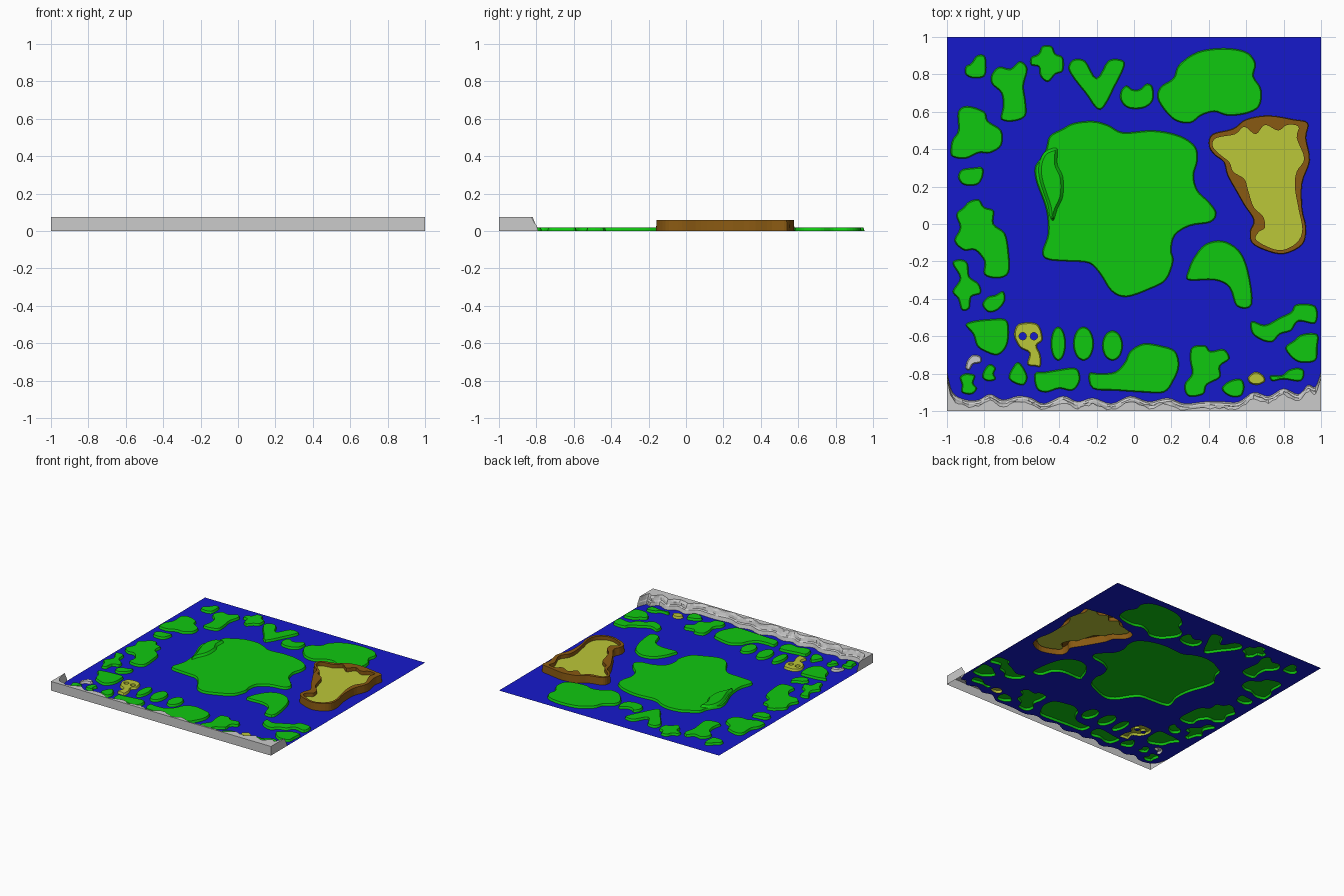
import bpy, bmesh, math, random
from mathutils import Vector

if "Cube" in bpy.data.objects:
    bpy.data.objects.remove(bpy.data.objects["Cube"])
random.seed(4)


def material(name, rgb):
    m = bpy.data.materials.new(name)
    m.diffuse_color = (*rgb, 1)
    m.use_nodes = True
    m.node_tree.nodes["Principled BSDF"].inputs["Base Color"].default_value = m.diffuse_color
    return m


GRASS = material("grass", (0.005, 0.58, 0.005))
SEA = material("sea", (0.008, 0.01, 0.6))
SAND = material("sand", (0.5, 0.57, 0.04))
EARTH = material("earth", (0.25, 0.1, 0.006))
H = 0.018          # island height
coasts = []        # outlines cut out of the sea


def spline(pts, closed=True, n=4):
    """Catmull-Rom curve through points given in hundredths."""
    p = [Vector((x / 100, y / 100)) for x, y in pts]
    if closed and sum(a.cross(b) for a, b in zip(p, p[1:] + p[:1])) < 0:
        p.reverse()
    k, out = len(p), []
    at = (lambda i: p[i % k]) if closed else (lambda i: p[max(0, min(k - 1, i))])
    for i in range(k if closed else k - 1):
        a, b, c, d = (at(i + j) for j in (-1, 0, 1, 2))
        for s in range(n):
            t = s / n
            out.append(0.5 * (2 * b + (c - a) * t + (2 * a - 5 * b + 4 * c - d) * t * t
                              + (3 * b - a - 3 * c + d) * t ** 3))
    return out if closed else out + [p[-1]]


def inset(loop, d):
    k = len(loop)
    out = []
    for i in range(k):
        t = (loop[(i + 1) % k] - loop[i - 1]).normalized()
        out.append(loop[i] + Vector((-t.y, t.x)) * d)
    return out


def ring(bm, loop, z):
    return [bm.verts.new((p.x, p.y, z)) for p in loop]


def fill(bm, rings, mat=0):
    edges = []
    for r in rings:
        for a, b in zip(r, r[1:] + r[:1]):
            edges.append(bm.edges.get((a, b)) or bm.edges.new((a, b)))
    res = bmesh.ops.triangle_fill(bm, use_beauty=True, edges=edges, normal=(0, 0, 1))
    for f in res["geom"]:
        if isinstance(f, bmesh.types.BMFace):
            f.normal_update()
            f.material_index = mat
            if f.normal.z < 0:
                f.normal_flip()


def wall(bm, low, high, mat=1):
    for i in range(len(low)):
        j = (i + 1) % len(low)
        bm.faces.new((low[i], low[j], high[j], high[i])).material_index = mat


def finish(bm, name, *mats):
    me = bpy.data.meshes.new(name)
    bm.to_mesh(me)
    bm.free()
    for m in mats:
        if m:
            me.materials.append(m)
    ob = bpy.data.objects.new(name, me)
    bpy.context.collection.objects.link(ob)


def cap(name, loops, z, mat):
    bm = bmesh.new()
    fill(bm, [ring(bm, l, z) for l in loops])
    finish(bm, name, mat)


def plateau(name, pts, top=GRASS, side=None, z0=0.0, z1=H, holes=(), hole_z=0.0, d=0.006):
    """Open-bottomed raised shell with optional sunken holes."""
    bm = bmesh.new()
    loop = spline(pts)
    if z0 == 0:
        coasts.append(loop)
    hi = ring(bm, inset(loop, d), z1)
    wall(bm, ring(bm, loop, z0), hi)
    rings = [hi]
    for h in holes:
        h = h[::-1]
        r = ring(bm, h, z1)
        wall(bm, ring(bm, h, hole_z), r)
        rings.append(r)
    fill(bm, rings)
    finish(bm, name, top, side or top)


def oval(cx, cy, rx, ry, n=8):
    return [(cx + rx * math.cos(2 * math.pi * i / n), cy + ry * math.sin(2 * math.pi * i / n)) for i in range(n)]


# main island with a raised western hill
plateau("main_island", [(-50, 35), (-47, 40), (-45, 47), (-38, 51), (-32, 54), (-22, 55), (-14, 53), (-6, 49),
    (8, 50), (18, 49), (27, 46), (33, 41), (34, 34), (32, 26), (34, 18), (40, 12), (44, 6), (41, 1), (30, -1),
    (22, -6), (20, -14), (21, -20), (17, -30), (8, -35), (-4, -39), (-12, -36), (-18, -27), (-24, -21),
    (-35, -20), (-46, -19), (-49, -15), (-46, -5), (-47, 8), (-52, 22), (-53, 30)])
plateau("main_island_hill", [(-49, 37), (-45, 40), (-41, 40), (-41, 32), (-38, 25), (-38, 15), (-41, 8), (-43, 2),
    (-45, 4), (-46, 10), (-50, 22), (-51, 30)], z0=H, z1=0.035, d=0.015)

# northern islands
plateau("northwest_islet", [(-90, 84), (-87, 86), (-84, 90), (-80, 90), (-79, 85), (-80, 79), (-86, 78), (-90, 80)])
plateau("northwest_island", [(-76, 80), (-72, 84), (-66, 83), (-61, 87), (-57, 83), (-59, 74), (-58, 66), (-58, 58),
    (-64, 55), (-71, 56), (-70, 63), (-71, 70), (-76, 75)])
plateau("north_islet", [(-55, 89), (-51, 91), (-49, 95), (-44, 95), (-42, 91), (-38, 89), (-38, 82), (-42, 80),
    (-46, 76), (-50, 79), (-51, 84), (-55, 85)])
plateau("heart_island", [(-35, 84), (-32, 88), (-26, 87), (-20, 78), (-14, 87), (-8, 88), (-5, 85), (-10, 74),
    (-18, 61), (-26, 70), (-33, 79)])
plateau("bean_islet", [(-7, 71), (-4, 74), (-1, 72), (3, 72), (7, 75), (10, 73), (10, 66), (5, 62), (-3, 62), (-7, 66)])
plateau("northeast_island", [(13, 66), (14, 73), (21, 78), (24, 85), (34, 92), (48, 94), (60, 92), (65, 86), (64, 79),
    (68, 72), (67, 63), (60, 59), (50, 58), (43, 60), (36, 58), (30, 54), (21, 56)])

# western islands
plateau("west_island_upper", [(-98, 40), (-97, 45), (-94, 50), (-94, 60), (-89, 63), (-80, 60), (-78, 55), (-71, 50),
    (-71, 42), (-77, 38), (-83, 38), (-90, 35), (-97, 36)])
plateau("west_islet", [(-94, 25), (-92, 29), (-86, 30), (-81, 30), (-81, 25), (-84, 21), (-91, 21)])
plateau("west_island_middle", [(-95, 5), (-91, 9), (-88, 12), (-83, 13), (-80, 9), (-75, 7), (-75, 0), (-69, -5),
    (-67, -15), (-67, -26), (-73, -29), (-80, -27), (-80, -20), (-85, -14), (-91, -14), (-96, -9), (-93, -2)])
plateau("west_island_lower", [(-97, -21), (-93, -19), (-89, -21), (-88, -28), (-83, -32), (-82, -37), (-87, -39),
    (-88, -45), (-92, -46), (-94, -40), (-97, -36), (-93, -29)])
plateau("west_islet_lower", [(-81, -43), (-78, -39), (-74, -38), (-70, -36), (-69, -41), (-73, -46), (-78, -47)])
plateau("southwest_island", [(-90, -54), (-86, -52), (-78, -51), (-69, -51), (-67, -56), (-68, -65), (-73, -70),
    (-80, -68), (-84, -65), (-86, -59)])
plateau("grey_rock", [(-90, -77), (-89, -73), (-86, -70), (-82, -71), (-82, -74), (-86, -75), (-88, -78)], None)

# sandy skull-shaped island with two water-filled eyes
eyes = [spline(oval(x, -60, 2, 2), n=2) for x in (-59.5, -53.5)]
plateau("skull_island", [(-63, -55), (-60, -53), (-53, -53), (-50, -56), (-49, -62), (-52, -65), (-50, -70), (-50, -76),
    (-53, -76), (-57, -75), (-56, -69), (-61, -66), (-64, -60)], SAND, holes=eyes)
for i, e in enumerate(eyes):
    cap(f"skull_eye_water_{i + 1}", [e], 0, SEA)

# chain of three plain islets
for i, (x, y, w, h) in enumerate([(-40.5, -64, 4, 9), (-27, -64, 5.5, 9), (-11.5, -65, 5.5, 8)]):
    plateau(f"chain_islet_{i + 1}", oval(x, y, w, h))

# southern islands
plateau("south_islet_a", [(-93, -82), (-90, -80), (-85, -81), (-86, -85), (-84, -88), (-87, -91), (-92, -90), (-92, -86)])
plateau("south_islet_b", [(-80, -78), (-77, -75), (-74, -77), (-75, -80), (-74, -83), (-78, -84), (-81, -82)])
plateau("south_islet_c", [(-65, -77), (-62, -74), (-59, -77), (-57, -82), (-59, -86), (-64, -85), (-67, -82)])
plateau("south_islet_d", [(-53, -80), (-47, -79), (-41, -78), (-34, -77), (-30, -78), (-29, -84), (-33, -89), (-40, -88),
    (-47, -90), (-52, -88)])
plateau("south_island", [(-24, -80), (-18, -80), (-10, -79), (-5, -74), (-2, -68), (5, -64), (14, -65), (22, -68),
    (24, -76), (21, -84), (16, -90), (5, -90), (-10, -89), (-22, -88)])
plateau("southeast_island", [(27, -86), (31, -80), (30, -73), (31, -66), (38, -65), (41, -68), (48, -67), (51, -72),
    (46, -76), (46, -82), (39, -86), (37, -91), (29, -92)])
plateau("south_islet_e", [(47, -88), (51, -84), (57, -83), (59, -87), (57, -92), (51, -92)])
plateau("sand_islet", [(61, -82), (65, -79), (69, -81), (70, -84), (66, -86), (62, -85)], SAND)
plateau("south_islet_f", [(73, -81), (79, -81), (83, -78), (88, -77), (91, -79), (89, -84), (80, -83), (74, -84)])
plateau("east_islet", [(81, -66), (86, -62), (90, -59), (98, -59), (98, -66), (97, -73), (89, -74), (84, -71)])
plateau("east_island", [(63, -52), (70, -54), (78, -50), (84, -47), (87, -43), (97, -44), (97, -53), (88, -52),
    (84, -57), (78, -59), (74, -63), (68, -62), (63, -58)])
plateau("boomerang_island", [(29, -25), (32, -18), (38, -11), (47, -9), (56, -14), (61, -25), (63, -43), (55, -44),
    (51, -34), (43, -30), (29, -30)])

# brown cliff ring around a sunken sand floor
basin = spline([(42, 42), (44, 46), (54, 48), (59, 52), (65, 48), (70, 53), (77, 50), (82, 53), (88, 52), (87, 46),
    (91, 35), (87, 28), (86, 20), (88, 8), (90, -3), (87, -10), (79, -14), (71, -12), (65, -8), (67, -4), (70, -2),
    (69, 4), (64, 9), (61, 18), (59, 24), (53, 28), (51, 33), (45, 38)])
plateau("cliff_ring", [(40, 42), (42, 48), (53, 51), (60, 56), (72, 58), (85, 56), (93, 54), (92, 46), (94, 34),
    (90, 22), (90, 8), (92, -2), (90, -11), (80, -16), (70, -14), (63, -10), (62, -4), (64, 2), (59, 10), (55, 17),
    (50, 26), (48, 33), (43, 37)], EARTH, z1=0.06, holes=[basin], hole_z=0.03, d=0.003)
cap("sand_floor", [basin], 0.03, SAND)

# stepped grey rock ridge along the front edge
shore = spline([(-100, -79), (-97, -90), (-90, -94), (-83, -94), (-77, -91), (-70, -94), (-62, -92), (-55, -93),
    (-48, -96), (-38, -92), (-30, -95), (-22, -93), (-12, -96), (-2, -92), (8, -95), (18, -93), (27, -96), (38, -95),
    (48, -95), (56, -95), (64, -90), (72, -92), (80, -88), (88, -91), (93, -86), (97, -87), (100, -79)], False)
bm = bmesh.new()
columns = []
for p in shore:
    depth = p.y + 1
    col = [(p.y, 0)]
    for d, z in ((0.008, 0.03), (0.018, 0.037), (0.024, 0.058), (0.034, 0.075)):
        col.append((p.y - min(d * random.uniform(0.8, 1.2), depth * d / 0.04), z))
    col += [(-1, 0.075), (-1, 0)]
    columns.append([bm.verts.new((p.x, y, z)) for y, z in col])
for a, b in zip(columns, columns[1:]):
    for i in range(len(a) - 1):
        bm.faces.new((a[i], a[i + 1], b[i + 1], b[i]))
for c in (columns[0], columns[-1]):
    bm.faces.new(c)
bmesh.ops.recalc_face_normals(bm, faces=bm.faces)
finish(bm, "rock_ridge")

# sea sheet with the island outlines cut out
cap("sea", [shore + [Vector((1, 1)), Vector((-1, 1))]] + coasts, 0, SEA)
